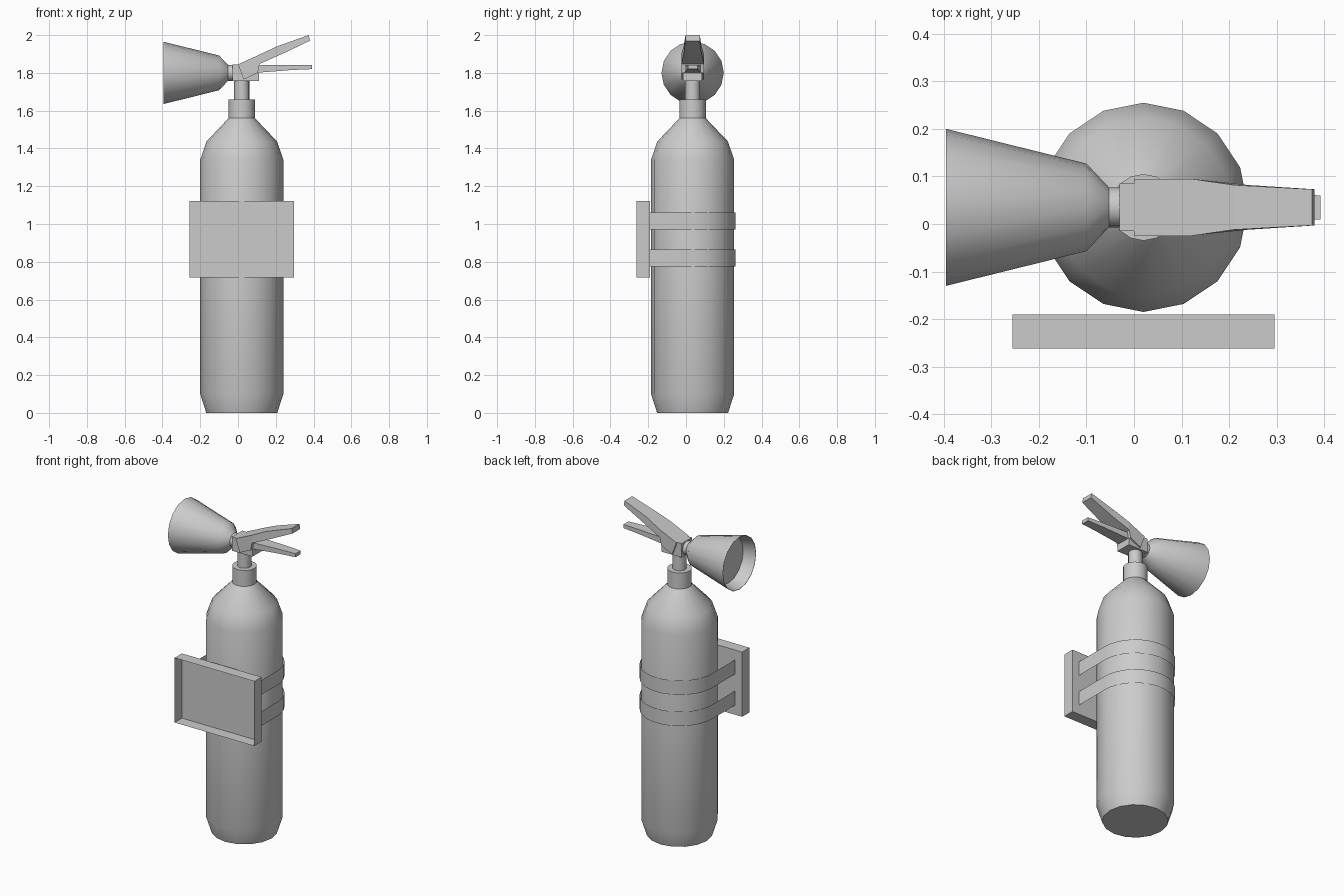
import bpy, bmesh, math
from mathutils import Vector

cube = bpy.data.objects.get("Cube")
if cube:
    bpy.data.objects.remove(cube, do_unlink=True)

CX, CY = 0.02, 0.035      # axis of the cylinder
SIDES = 16

grey = bpy.data.materials.new("light_grey")
grey.use_nodes = True
COLOUR = (0.6, 0.6, 0.6, 1)
grey.diffuse_color = COLOUR
grey.node_tree.nodes["Principled BSDF"].inputs["Base Color"].default_value = COLOUR


def finish(name, bm, smooth=False, fix=True):
    if fix:
        bmesh.ops.recalc_face_normals(bm, faces=bm.faces)
    mesh = bpy.data.meshes.new(name)
    bm.to_mesh(mesh)
    bm.free()
    mesh.materials.append(grey)
    obj = bpy.data.objects.new(name, mesh)
    bpy.context.collection.objects.link(obj)
    if smooth:
        bpy.ops.object.select_all(action='DESELECT')
        obj.select_set(True)
        bpy.context.view_layer.objects.active = obj
        bpy.ops.object.shade_smooth_by_angle(angle=math.radians(35))
    return obj


def loft(name, rings, smooth=False):
    """Bridge equal-length rings of points and cap both ends."""
    bm = bmesh.new()
    loops = [[bm.verts.new(p) for p in ring] for ring in rings]
    n = len(loops[0])
    for a, b in zip(loops, loops[1:]):
        for i in range(n):
            j = (i + 1) % n
            bm.faces.new((a[i], a[j], b[j], b[i]))
    bm.faces.new(loops[0][::-1])
    bm.faces.new(loops[-1])
    return finish(name, bm, smooth)


def turned(name, profile, place):
    """Revolve (radius, distance) pairs; place maps u, v, distance to space."""
    angles = [math.tau * i / SIDES for i in range(SIDES)]
    return loft(name, [[place(r * math.cos(a), r * math.sin(a), d) for a in angles]
                       for r, d in profile], True)


def lever(name, sections):
    """Loft of rectangles: top point, bottom point (x, z) and half width."""
    return loft(name, [[(tx, CY - w, tz), (tx, CY + w, tz), (bx, CY + w, bz), (bx, CY - w, bz)]
                       for (tx, tz), (bx, bz), w in sections])


# Cylinder with shoulder, collar and stem
turned("cylinder_body",
       [(0.188, 0), (0.22, 0.1), (0.22, 1.34), (0.187, 1.437), (0.07, 1.56),
        (0.07, 1.66), (0.04, 1.66), (0.04, 1.76)],
       lambda u, v, d: (CX + u, CY + v, d))

# Discharge horn, with its mouth recessed to an inner disc
turned("discharge_horn",
       [(0.042, -0.02), (0.042, -0.053), (0.092, -0.1), (0.165, -0.395),
        (0.163, -0.395), (0.144, -0.32)],
       lambda u, v, d: (d, CY + u, 1.8 + v))

# Valve block
outline = [(-0.03, 1.757), (0.11, 1.757), (0.11, 1.8), (0.0, 1.845), (-0.03, 1.845)]
loft("valve_block", [[(x, CY + s * 0.05, z) for x, z in outline] for s in (-1, 1)])

# Squeeze lever and carrying handle
lever("squeeze_lever", [
    ((0.0, 1.845), (0.03, 1.765), 0.06),
    ((0.11, 1.895), (0.105, 1.8), 0.06),
    ((0.12, 1.9), (0.114, 1.847), 0.06),
    ((0.21, 1.942), (0.24, 1.903), 0.047),
    ((0.375, 2.0), (0.38, 1.97), 0.038)])
lever("carrying_handle", [
    ((0.09, 1.84), (0.09, 1.8), 0.042),
    ((0.28, 1.843), (0.28, 1.815), 0.032),
    ((0.392, 1.842), (0.392, 1.82), 0.025)])

# Mounting plate: thin tray, open towards the front
bm = bmesh.new()
bmesh.ops.create_cube(bm, size=1)
for v in bm.verts:
    v.co = Vector((0.02 + v.co.x * 0.552, -0.226 + v.co.y * 0.072, 0.918 + v.co.z * 0.405))
front = [f for f in bm.faces if f.normal.y < -0.5]
bmesh.ops.delete(bm, geom=front, context='FACES_ONLY')
finish("mounting_plate", bm, fix=False)

# Straps: flat bands running round the back and straight to the plate
R = 0.227
path = [(CX + R, -0.19)]
path += [(CX + R * math.cos(math.pi * i / 16), CY + R * math.sin(math.pi * i / 16))
         for i in range(17)]
path += [(CX - R, -0.19)]
for name, low in (("lower_strap", 0.775), ("upper_strap", 0.97)):
    bm = bmesh.new()
    rows = [[bm.verts.new((x, y, z)) for x, y in path] for z in (low, low + 0.09)]
    for i in range(len(path) - 1):
        bm.faces.new((rows[0][i], rows[0][i + 1], rows[1][i + 1], rows[1][i]))
    finish(name, bm, True, fix=False)
